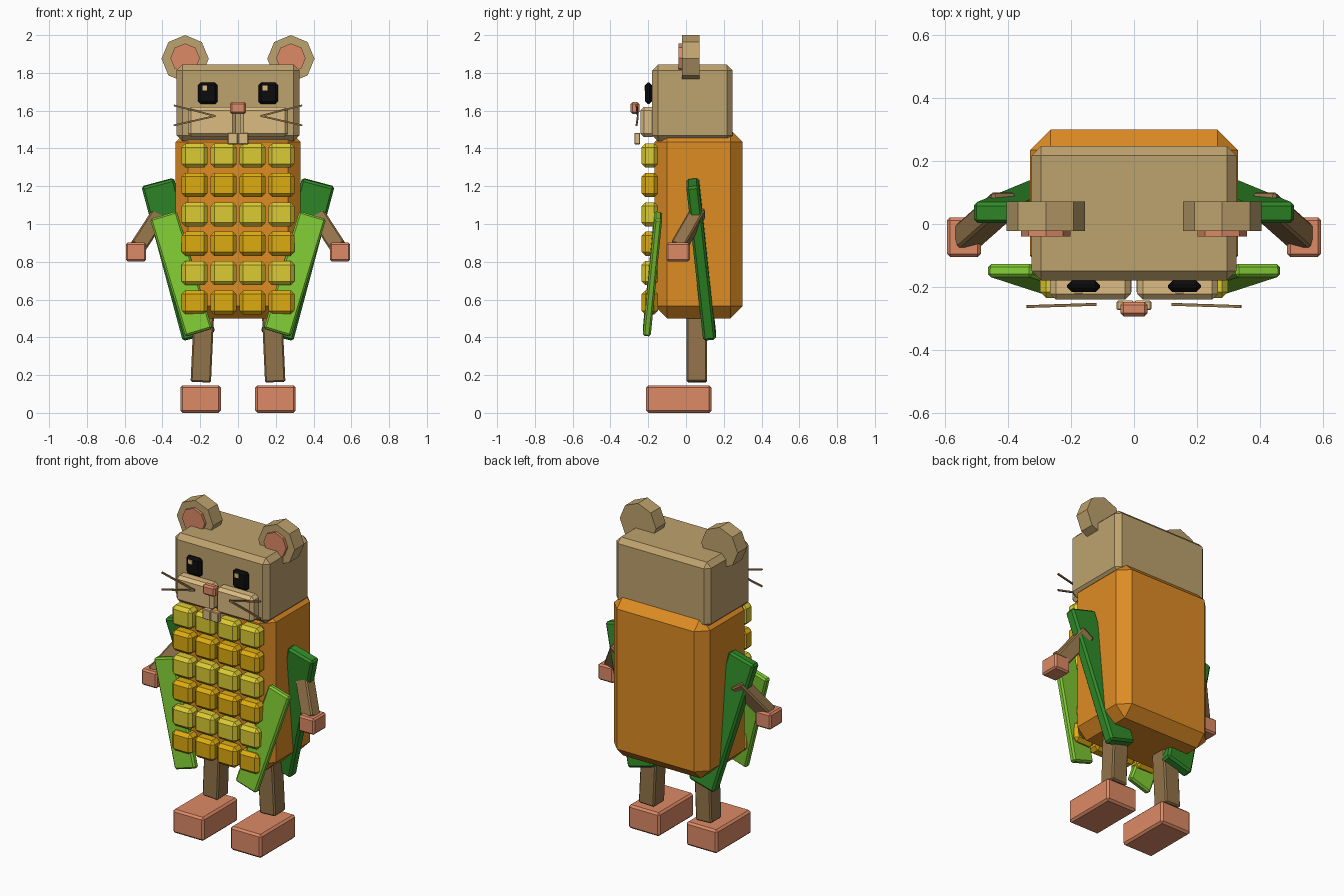
import bpy
import bmesh
import math
from mathutils import Matrix, Vector

if "Cube" in bpy.data.objects:
    bpy.data.objects.remove(bpy.data.objects["Cube"], do_unlink=True)


def material(name, r, g, b):
    """Flat material from 0-255 display values, stored as linear."""
    def lin(c):
        c /= 255
        return c / 12.92 if c <= 0.04045 else ((c + 0.055) / 1.055) ** 2.4
    colour = (lin(r), lin(g), lin(b), 1)
    mat = bpy.data.materials.new(name)
    mat.use_nodes = True
    mat.diffuse_color = colour
    node = next(n for n in mat.node_tree.nodes if n.type == 'BSDF_PRINCIPLED')
    node.inputs["Base Color"].default_value = colour
    return mat


FUR = material("tan fur", 190, 162, 109)
CREAM = material("cream muzzle", 220, 188, 130)
PINK = material("pink skin", 221, 138, 102)
BLACK = material("black eye", 12, 12, 13)
BROWN = material("brown limb", 146, 115, 73)
ORANGE = material("orange body", 222, 140, 36)
YELLOW = material("yellow kernel", 220, 203, 50)
GOLD = material("gold kernel", 222, 172, 16)
DARK_GREEN = material("dark green leaf", 48, 138, 40)
LIGHT_GREEN = material("light green leaf", 128, 202, 52)


def finish(bm, name, mat, bevel):
    mesh = bpy.data.meshes.new(name)
    bm.to_mesh(mesh)
    bm.free()
    mesh.materials.append(mat)
    obj = bpy.data.objects.new(name, mesh)
    bpy.context.collection.objects.link(obj)
    if bevel:
        mod = obj.modifiers.new("chamfer", 'BEVEL')
        mod.width = bevel
        mod.segments = 1
    return obj


def box(name, centre, size, mat, bevel=0.0):
    bm = bmesh.new()
    bmesh.ops.create_cube(bm, size=1)
    bmesh.ops.scale(bm, vec=size, verts=bm.verts)
    obj = finish(bm, name, mat, bevel)
    obj.location = centre
    return obj


def bar(name, start, end, width, depth, mat, bevel=0.0):
    """Box running from start to end, its depth kept close to the y axis."""
    start, end = Vector(start), Vector(end)
    z = (end - start).normalized()
    y = Vector((0, 1, 0))
    y = (y - z * y.dot(z)).normalized()
    x = y.cross(z)
    obj = box(name, (0, 0, 0), (width, depth, (end - start).length), mat, bevel)
    turn = Matrix((x, y, z)).transposed().to_4x4()
    obj.matrix_world = Matrix.Translation((start + end) / 2) @ turn
    return obj


def disc(name, centre, radius, depth, mat):
    """Eight-sided disc facing the front, one corner pointing up."""
    bm = bmesh.new()
    bmesh.ops.create_cone(bm, cap_ends=True, segments=8, radius1=radius,
                          radius2=radius, depth=depth)
    bmesh.ops.rotate(bm, matrix=Matrix.Rotation(math.pi / 2, 3, 'X'), verts=bm.verts)
    obj = finish(bm, name, mat, 0)
    obj.location = centre
    return obj


# Body and head
box("body", (0, 0.067, 1.0), (0.66, 0.465, 1.0), ORANGE, 0.065)
box("head", (0, 0.034, 1.641), (0.65, 0.426, 0.405), FUR, 0.03)
box("nose", (0, -0.27, 1.614), (0.086, 0.046, 0.062), PINK, 0.01)

# Kernel grid on the chest
for row in range(6):
    for col in range(4):
        box(f"kernel_{row + 1}_{col + 1}",
            (0.153 * (col - 1.5), -0.192, 1.362 - 0.1555 * row),
            (0.138, 0.086, 0.128), GOLD if row % 2 else YELLOW, 0.02)

for side, s in (("left", 1), ("right", -1)):
    # Face
    disc(f"{side}_ear", (s * 0.28, 0.025, 1.875), 0.125, 0.094, FUR)
    disc(f"{side}_inner_ear", (s * 0.28, -0.024, 1.878), 0.078, 0.03, PINK)
    box(f"{side}_eye", (s * 0.16, -0.198, 1.692), (0.104, 0.036, 0.114), BLACK, 0.014)
    box(f"{side}_eye_glint", (s * 0.16 - 0.016, -0.216, 1.72), (0.026, 0.008, 0.026), CREAM)
    box(f"{side}_muzzle", (s * 0.138, -0.2, 1.54), (0.256, 0.08, 0.16), CREAM, 0.018)
    box(f"{side}_tooth", (s * 0.028, -0.258, 1.452), (0.054, 0.03, 0.062), CREAM, 0.004)
    for level, z in (("upper", 1.628), ("lower", 1.522)):
        bar(f"{side}_{level}_whisker", (s * 0.12, -0.255, 1.572),
            (s * 0.34, -0.262, z), 0.009, 0.009, BROWN)

    # Husk leaves
    bar(f"{side}_back_leaf", (s * 0.207, 0.125, 0.405), (s * 0.425, 0.035, 1.22),
        0.178, 0.068, DARK_GREEN, 0.012)
    bar(f"{side}_front_leaf", (s * 0.207, -0.208, 0.425), (s * 0.395, -0.147, 1.046),
        0.148, 0.042, LIGHT_GREEN, 0.01)

    # Arm and hand
    bar(f"{side}_arm", (s * 0.535, -0.045, 0.87), (s * 0.405, 0.07, 1.07),
        0.088, 0.075, BROWN, 0.008)
    box(f"{side}_hand", (s * 0.54, -0.042, 0.852), (0.108, 0.125, 0.1), PINK, 0.01)

    # Leg and foot
    bar(f"{side}_leg", (s * 0.197, 0.058, 0.163), (s * 0.18, 0.055, 0.54),
        0.108, 0.108, BROWN, 0.008)
    box(f"{side}_foot", (s * 0.198, -0.038, 0.073), (0.214, 0.345, 0.146), PINK, 0.012)
